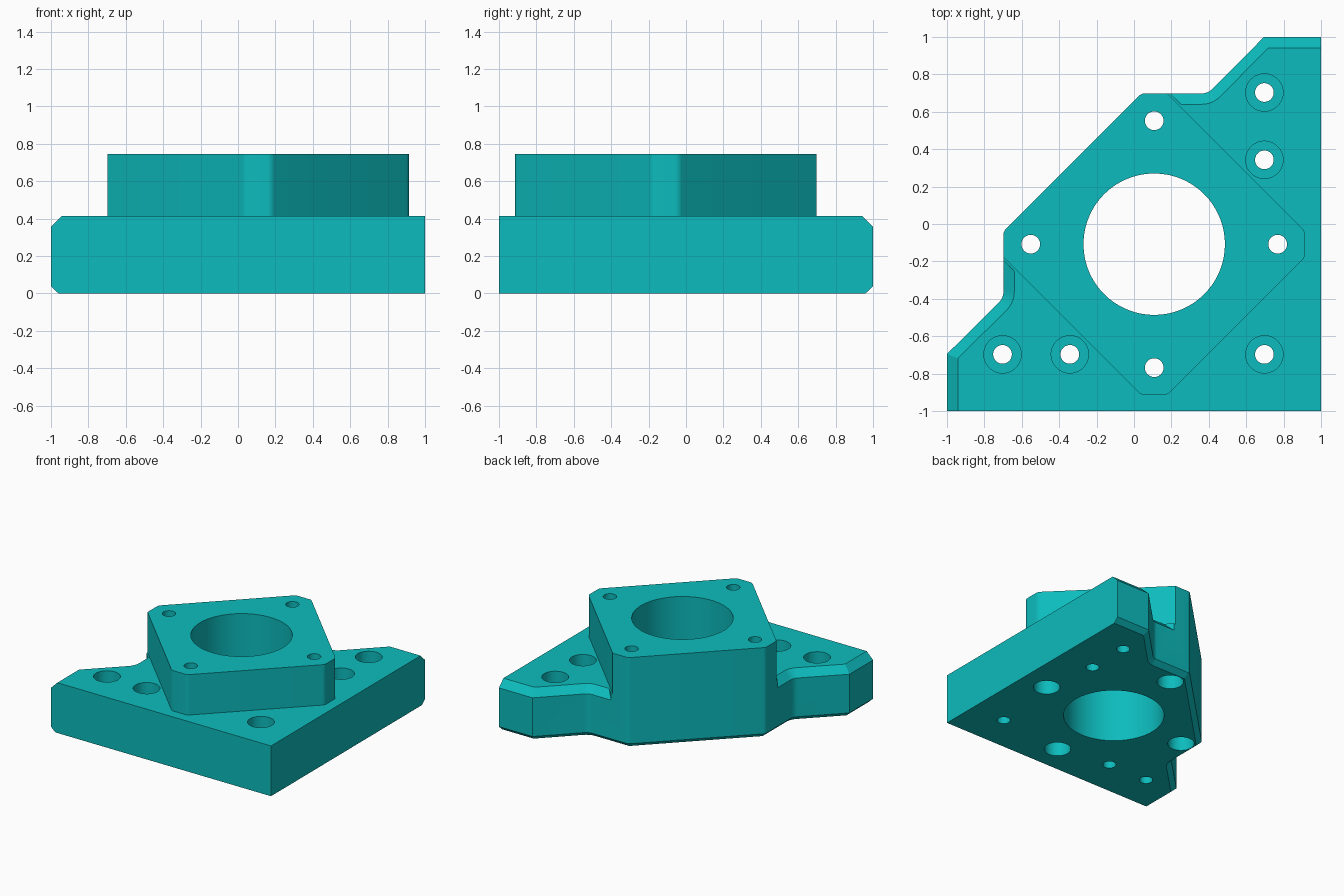
import bpy, bmesh, math
from mathutils import Vector

if "Cube" in bpy.data.objects:
    bpy.data.objects.remove(bpy.data.objects["Cube"])

teal = bpy.data.materials.new("teal")
teal.diffuse_color = (0.004, 0.50, 0.51, 1)
teal.use_nodes = True
teal.node_tree.nodes["Principled BSDF"].inputs["Base Color"].default_value = teal.diffuse_color


def fillet(corners, steps=5):
    """Round each (x, y, radius) corner of a closed outline."""
    out = []
    for i, (x, y, r) in enumerate(corners):
        p = Vector((x, y))
        a = Vector(corners[i - 1][:2]) - p
        b = Vector(corners[(i + 1) % len(corners)][:2]) - p
        if r == 0:
            out.append(p)
            continue
        t = r / math.tan(a.angle(b) / 2)
        s, e = p + a.normalized() * t, p + b.normalized() * t
        c = p + (a.normalized() + b.normalized()).normalized() * math.hypot(r, t)
        for k in range(steps + 1):
            d = s.lerp(e, k / steps) - c
            out.append(c + d.normalized() * r)
    return out


def inset(pts, dist):
    """Move every back or left edge of the outline inwards; the others stay."""
    lines = []
    for i, p in enumerate(pts):
        d = (pts[(i + 1) % len(pts)] - p).normalized()
        n = Vector((-d.y, d.x))
        keep = n.y > 0.5 or n.x < -0.99
        lines.append((n, n.dot(p) + (0 if keep else dist)))
    out = []
    for i in range(len(pts)):
        (n, c), (m, e) = lines[i - 1], lines[i]
        det = n.x * m.y - n.y * m.x
        out.append(Vector(((c * m.y - e * n.y) / det, (n.x * e - m.x * c) / det)))
    return out


def skin(name, rings):
    """Solid through a row of closed rings of 3D points, capped at both ends."""
    bm = bmesh.new()
    rows = [[bm.verts.new(p) for p in ring] for ring in rings]
    for lo, hi in zip(rows, rows[1:]):
        for i in range(len(lo)):
            bm.faces.new((lo[i - 1], lo[i], hi[i], hi[i - 1]))
    bm.faces.new(rows[0])
    bm.faces.new(rows[-1])
    bmesh.ops.recalc_face_normals(bm, faces=bm.faces)
    mesh = bpy.data.meshes.new(name)
    bm.to_mesh(mesh)
    bm.free()
    mesh.materials.append(teal)
    ob = bpy.data.objects.new(name, mesh)
    bpy.context.collection.objects.link(ob)
    return ob


def loft(name, layers):
    return skin(name, [[(p.x, p.y, z) for p in pts] for pts, z in layers])


def cut(target, tool):
    mod = target.modifiers.new("cut", 'BOOLEAN')
    mod.operation, mod.solver, mod.object = 'DIFFERENCE', 'EXACT', tool
    bpy.context.view_layer.objects.active = target
    bpy.ops.object.modifier_apply(modifier=mod.name)
    bpy.data.objects.remove(tool)


def drill(target, x, y, r, z0, z1, sides=48):
    ring = [Vector((x + r * math.cos(2 * math.pi * (i + 0.5) / sides),
                    y + r * math.sin(2 * math.pi * (i + 0.5) / sides))) for i in range(sides)]
    cut(target, loft("drill", [(ring, z0), (ring, z1)]))


BASE_Z, TOP_Z, CHAMFER = 0.413, 0.745, 0.058
CX, CY, HALF, FLAT = 0.108, -0.108, 0.806, 0.07

# Full-height block with a chamfered underside
half_outline = [(1, 1, 0), (0.695, 1, 0), (0.395, 0.698, 0.08), (CX - FLAT, 0.698, 0.05)]
mirrored = [(-y, -x, r) for x, y, r in reversed(half_outline)]
outline = fillet([(1, -1, 0)] + half_outline + mirrored)
block = loft("mounting_block", [(inset(outline, 0.04), 0), (outline, 0.037), (outline, TOP_Z)])

# Cut the step around the diamond boss, leaving the base plate
near, far = CX + FLAT, CX + HALF
step = fillet([(near - 0.5, 1.198, 0), (far, -near + 2 * FLAT, 0.05), (far, -near, 0.05),
               (near, -far, 0.05), (near - 2 * FLAT, -far, 0.05), (-1.198, 0.5 - near, 0),
               (-2, 0.5 - near, 0), (-2, -2, 0), (2, -2, 0), (2, 1.198, 0)])
cut(block, loft("step", [(step, BASE_Z), (step, 1)]))

# Chamfer the upper back edges of both lobes, stopping just short of the boss
lobe = fillet([(1.2, 1, 0), (0.695, 1, 0), (0.395, 0.698, 0.08),
               (near + 0.015, 0.698, 0), (near + 0.515, 0.198, 0), (1.2, 0.198, 0)])
inner, outer = inset(lobe, 2 * CHAMFER)[:-2], inset(lobe, -CHAMFER)[:-2]
low, high = BASE_Z - 2 * CHAMFER, BASE_Z + CHAMFER
for flip in (False, True):
    rings = []
    for i, o in zip(inner, outer):
        section = [(i.x, i.y, high), (o.x, o.y, low), (o.x, o.y, high)]
        rings.append([(-y, -x, z) if flip else (x, y, z) for x, y, z in section])
    cut(block, skin("chamfer", rings))

# Main bore
drill(block, CX, CY, 0.378, -0.1, 1, 96)

# Boss screw holes, recessed from below
for dx, dy in ((1, 0), (-1, 0), (0, 1), (0, -1)):
    x, y = CX + dx * 0.66, CY + dy * 0.66
    drill(block, x, y, 0.05, -0.1, 1)
    drill(block, x, y, 0.1, -0.1, 0.4)

# Plate screw holes, recessed from above
for x, y in ((0.697, 0.703), (0.697, 0.343), (0.697, -0.697), (-0.343, -0.697), (-0.703, -0.697)):
    drill(block, x, y, 0.05, -0.1, 1)
    drill(block, x, y, 0.1, 0.2, 1)

# Smooth the bores and rounded corners, keep the edges sharp
bpy.ops.object.select_all(action='DESELECT')
block.select_set(True)
bpy.context.view_layer.objects.active = block
bpy.ops.object.shade_smooth_by_angle(angle=math.radians(25))
